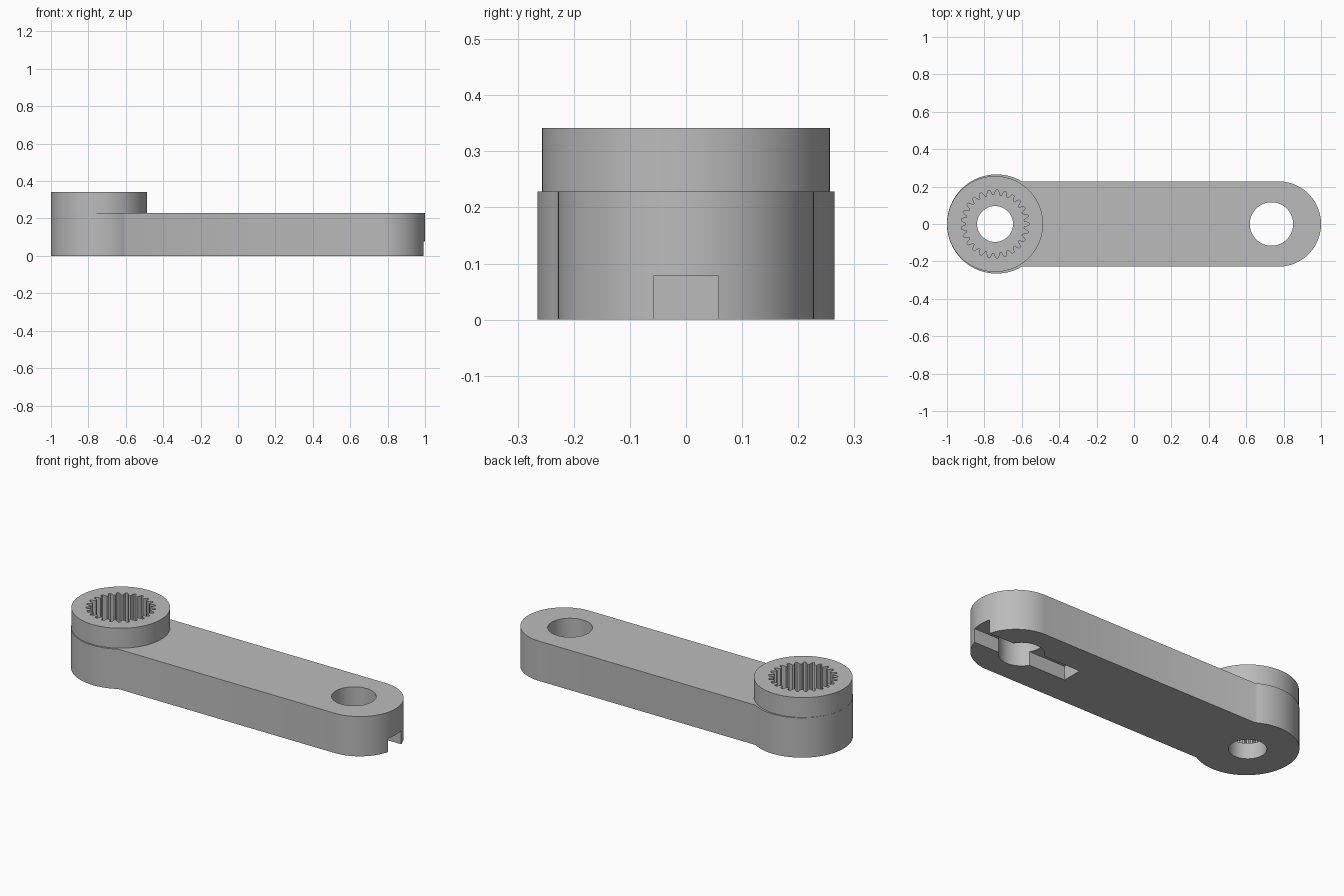
import bpy, bmesh, math

if "Cube" in bpy.data.objects:
    bpy.data.objects.remove(bpy.data.objects["Cube"])

HUB_X, BORE_X, END_X, PIVOT_X = -0.735, -0.743, 0.772, 0.735
ARM_H, TOP_H = 0.228, 0.342

grey = bpy.data.materials.new("plain grey")
grey.diffuse_color = (0.5, 0.5, 0.5, 1)
grey.use_nodes = True
grey.node_tree.nodes["Principled BSDF"].inputs["Base Color"].default_value = grey.diffuse_color


def arc(cx, r, a0, a1, n):
    """Points along an arc centred on (cx, 0), angles in degrees."""
    return [(cx + r * math.cos(math.radians(a0 + (a1 - a0) * i / n)),
             r * math.sin(math.radians(a0 + (a1 - a0) * i / n))) for i in range(n + 1)]


def circle(cx, r, n=96):
    return arc(cx, r, 0, 360, n)[:-1]


def prism(name, outline, z0, z1):
    """Extrude a counter-clockwise outline between two heights."""
    bm = bmesh.new()
    face = bm.faces.new([bm.verts.new((x, y, z0)) for x, y in outline])
    out = bmesh.ops.extrude_face_region(bm, geom=[face])
    verts = [g for g in out["geom"] if isinstance(g, bmesh.types.BMVert)]
    bmesh.ops.translate(bm, verts=verts, vec=(0, 0, z1 - z0))
    bmesh.ops.recalc_face_normals(bm, faces=bm.faces[:])
    mesh = bpy.data.meshes.new(name)
    bm.to_mesh(mesh)
    bm.free()
    mesh.materials.append(grey)
    ob = bpy.data.objects.new(name, mesh)
    bpy.context.collection.objects.link(ob)
    return ob


def combine(target, other, operation):
    """Apply a boolean and remove the helper."""
    bpy.context.view_layer.objects.active = target
    mod = target.modifiers.new("boolean", "BOOLEAN")
    mod.operation, mod.solver, mod.object = operation, "EXACT", other
    bpy.ops.object.modifier_apply(modifier=mod.name)
    bpy.data.objects.remove(other)


# Arm: wide round hub at the left, straight sides, round right end
meet = math.degrees(math.asin(ARM_H / 0.265))
arm = prism("lever_arm", arc(HUB_X, 0.265, meet, 360 - meet, 80)
            + arc(END_X, 0.228, -90, 90, 64), 0, ARM_H)

# Raised boss on the hub
combine(arm, prism("boss", circle(BORE_X, 0.2565), 0.12, TOP_H), "UNION")

# Splined socket from above, with rounded teeth
teeth, steps = 25, 8
spline = []
for i in range(teeth * steps):
    a = 2 * math.pi * i / (teeth * steps)
    wave = max(-1, min(1, 1.4 * math.cos(teeth * a)))
    r = 0.168 + 0.0135 * wave
    spline.append((BORE_X + r * math.cos(a), r * math.sin(a)))
combine(arm, prism("spline_cutter", spline, 0.09, 0.5), "DIFFERENCE")

# Screw hole below the socket, and pivot hole at the far end
combine(arm, prism("screw_cutter", circle(BORE_X, 0.096, 64), -0.1, 0.2), "DIFFERENCE")
combine(arm, prism("pivot_cutter", circle(PIVOT_X, 0.116, 64), -0.1, 0.5), "DIFFERENCE")

# Slot along the underside, open at the right end
slot = [(0.405, -0.058), (1.2, -0.058), (1.2, 0.058), (0.405, 0.058)]
combine(arm, prism("slot_cutter", slot, -0.1, 0.078), "DIFFERENCE")

# Smooth round walls, sharp rims
bpy.ops.object.select_all(action="DESELECT")
arm.select_set(True)
bpy.context.view_layer.objects.active = arm
bpy.ops.object.shade_smooth_by_angle(angle=math.radians(30))
